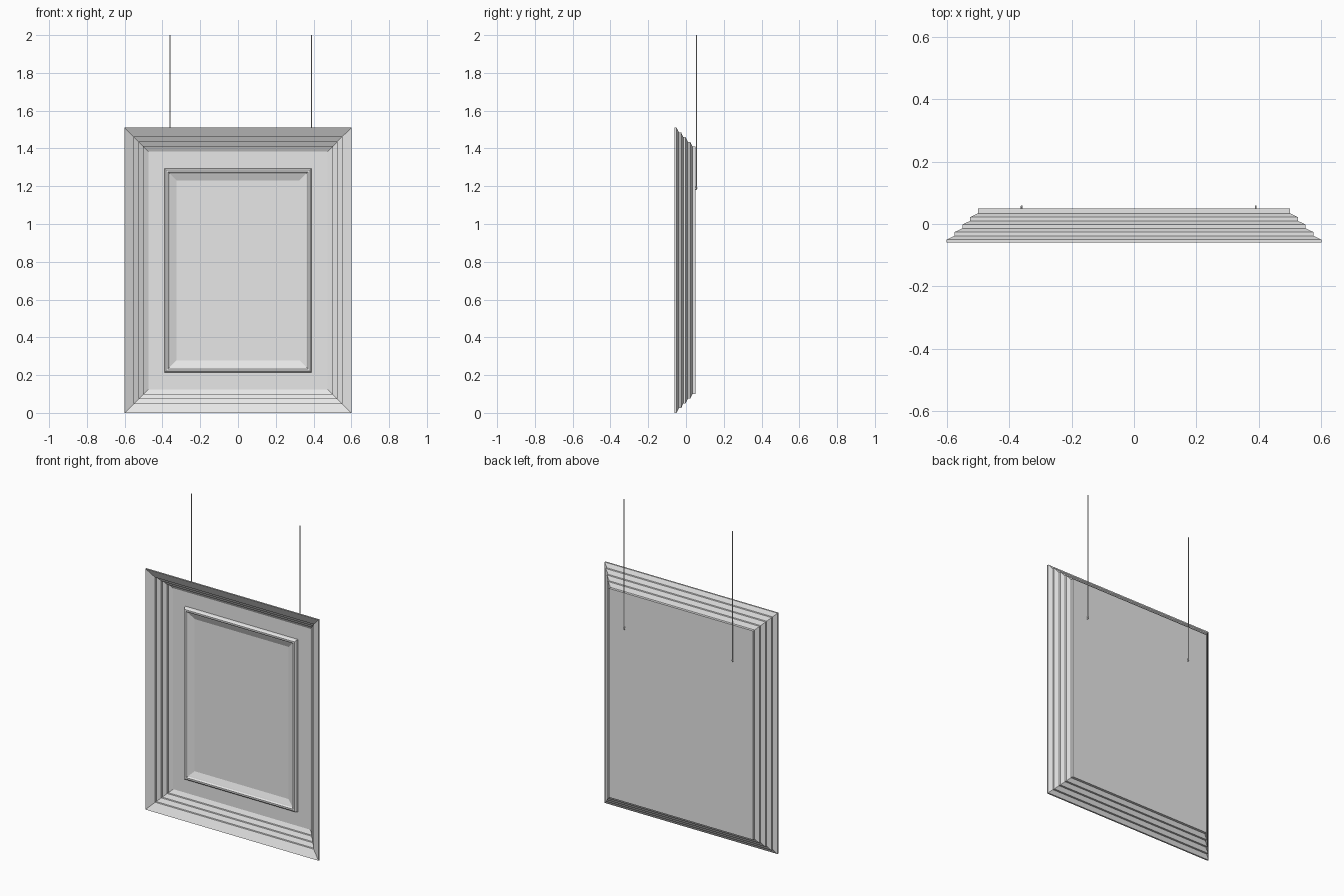
import bpy, bmesh, math

cube = bpy.data.objects.get("Cube")
if cube:
    bpy.data.objects.remove(cube)

# Single grey material
grey = bpy.data.materials.new("plain grey")
grey.use_nodes = True
colour = (0.8, 0.8, 0.8, 1)
grey.diffuse_color = colour
grey.node_tree.nodes["Principled BSDF"].inputs["Base Color"].default_value = colour


def mitred_moulding(name, half_width, bottom, top, profile, cap):
    """Sweep a profile of (inset, y) points round a rectangle with mitred corners."""
    bm = bmesh.new()
    rings = []
    for inset, y in profile:
        w = half_width - inset
        low, high = bottom + inset, top - inset
        corners = ((-w, low), (w, low), (w, high), (-w, high))
        rings.append([bm.verts.new((x, y, z)) for x, z in corners])
    for a, b in zip(rings, rings[1:]):
        for i in range(4):
            j = (i + 1) % 4
            bm.faces.new((a[i], a[j], b[j], b[i]))
    if cap:
        bm.faces.new(rings[0])
        bm.faces.new(rings[-1])
    else:
        for i in range(4):
            j = (i + 1) % 4
            bm.faces.new((rings[-1][i], rings[-1][j], rings[0][j], rings[0][i]))
    bmesh.ops.recalc_face_normals(bm, faces=bm.faces)
    mesh = bpy.data.meshes.new(name)
    bm.to_mesh(mesh)
    bm.free()
    mesh.materials.append(grey)
    obj = bpy.data.objects.new(name, mesh)
    bpy.context.collection.objects.link(obj)
    return obj


# Stepped frame with its panel: alternating slopes and straight walls
STEP, RISE = 0.025, 0.012
front = [(0, -0.06), (2 * STEP, -0.06 + 2 * RISE)]
back = [(0, -0.06), (0, -0.05)]
for k in range(3):
    inset, y = front[-1]
    front += [(inset, y + RISE), (inset + STEP, y + 2 * RISE)]
for k in range(4):
    inset, y = back[-1]
    back += [(inset + STEP, y + RISE), (inset + STEP, y + 2 * RISE)]
back[-1] = (4 * STEP, 0.05)
panel_y = front[-1][1]
mitred_moulding("stepped_frame", 0.6, 0, 1.51, front[::-1] + back[1:], True)

# Raised inner moulding: rounded ridge, then a bevel down to the panel
ridge = [(0, 0), (0.003, -0.014), (0.01, -0.021), (0.02, -0.021),
         (0.027, -0.014), (0.033, -0.012), (0.064, 0)]
mitred_moulding("inner_moulding", 0.39, 0.213, 1.295,
                [(inset, panel_y + y) for inset, y in ridge], False)

# Hanging wires, each tied to a small ring on the back
HOOK_Z, WIRE_Y = 1.19, 0.055
for side, x in (("right", -0.36), ("left", 0.39)):
    bpy.ops.mesh.primitive_cylinder_add(vertices=8, radius=0.003, depth=2 - HOOK_Z,
                                        location=(x, WIRE_Y, (2 + HOOK_Z) / 2))
    wire = bpy.context.object
    wire.name = side + "_hanging_wire"
    bpy.ops.mesh.primitive_torus_add(major_segments=16, minor_segments=8,
                                     major_radius=0.007, minor_radius=0.003,
                                     location=(x, 0.05, HOOK_Z),
                                     rotation=(0, math.pi / 2, 0))
    hook = bpy.context.object
    hook.name = side + "_hook_ring"
    for obj in (wire, hook):
        obj.data.materials.append(grey)
        bpy.ops.object.select_all(action="DESELECT")
        obj.select_set(True)
        bpy.context.view_layer.objects.active = obj
        bpy.ops.object.shade_smooth_by_angle()
